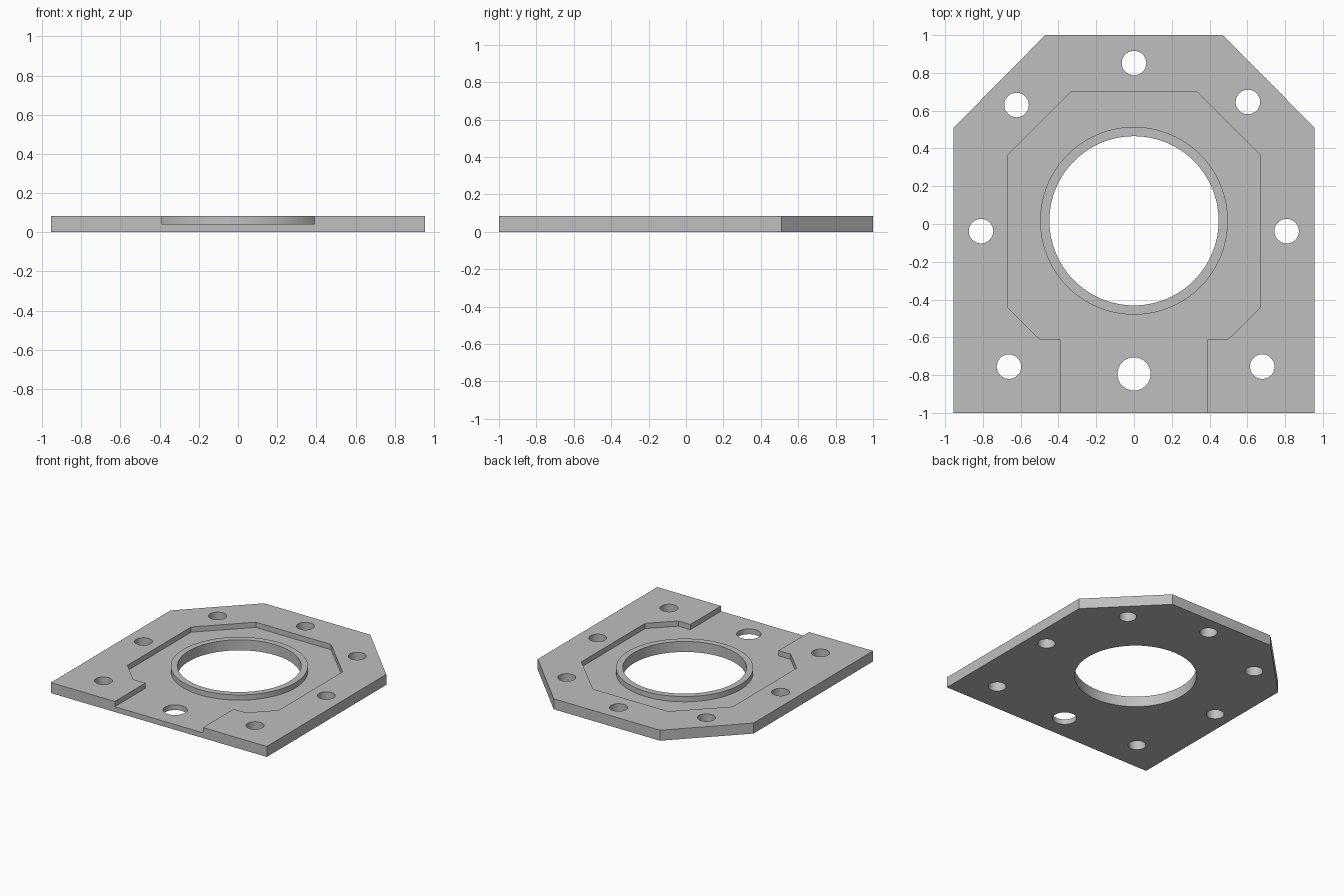
import bpy
import math

if "Cube" in bpy.data.objects:
    bpy.data.objects.remove(bpy.data.objects["Cube"], do_unlink=True)

THICK = 0.084
FLOOR = 0.042
BORE_Y = 0.017

grey = bpy.data.materials.new("plain grey")
grey.use_nodes = True
grey.diffuse_color = (0.52, 0.52, 0.52, 1)
grey.node_tree.nodes["Principled BSDF"].inputs["Base Color"].default_value = (0.52, 0.52, 0.52, 1)


def prism(name, outline, z0, z1):
    """Extrude a counter-clockwise outline from z0 to z1."""
    n = len(outline)
    verts = [(x, y, z) for z in (z0, z1) for x, y in outline]
    faces = [list(reversed(range(n))), list(range(n, 2 * n))]
    faces += [(i, (i + 1) % n, n + (i + 1) % n, n + i) for i in range(n)]
    mesh = bpy.data.meshes.new(name)
    mesh.from_pydata(verts, [], faces)
    mesh.materials.append(grey)
    obj = bpy.data.objects.new(name, mesh)
    bpy.context.collection.objects.link(obj)
    return obj


def mirrored(half):
    """Complete a right-hand outline, listed bottom to top, across x = 0."""
    return half + [(-x, y) for x, y in reversed(half)]


def cylinder(name, x, y, radius, sides):
    turns = [2 * math.pi * i / sides for i in range(sides)]
    ring = [(x + radius * math.cos(a), y + radius * math.sin(a)) for a in turns]
    return prism(name, ring, -0.1, 0.3)


def cut(target, cutter):
    """Subtract the cutter for good and remove it."""
    cutter.hide_render = True
    mod = target.modifiers.new("cut", 'BOOLEAN')
    mod.operation = 'DIFFERENCE'
    mod.solver = 'EXACT'
    mod.object = cutter
    bpy.context.view_layer.objects.active = target
    bpy.ops.object.modifier_apply(modifier=mod.name)
    bpy.data.objects.remove(cutter, do_unlink=True)


# Plate with two clipped corners at the back
plate = prism("mounting_plate",
              mirrored([(0.955, -1), (0.955, 0.51), (0.47, 1)]), 0, THICK)

# Recess open to the front, leaving a raised rim around the bore
recess = prism("recess_cutter",
               mirrored([(0.39, -1.1), (0.39, -0.612), (0.497, -0.612),
                         (0.67, -0.44), (0.67, 0.365), (0.333, 0.70)]),
               FLOOR, 0.2)
cut(recess, cylinder("rim_keeper", 0, BORE_Y, 0.497, 96))
cut(plate, recess)

# Central bore
cut(plate, cylinder("bore_cutter", 0, BORE_Y, 0.448, 96))

# Bolt holes, and the larger hole in the front channel
bolt_holes = [(0, 0.852), (-0.622, 0.63), (0.603, 0.646), (-0.81, -0.038),
              (0.808, -0.038), (-0.662, -0.755), (0.679, -0.755)]
for x, y in bolt_holes:
    cut(plate, cylinder("bolt_cutter", x, y, 0.065, 40))
cut(plate, cylinder("channel_hole_cutter", 0, -0.794, 0.088, 48))

# Smooth round walls, sharp edges
bpy.ops.object.select_all(action='DESELECT')
plate.select_set(True)
bpy.context.view_layer.objects.active = plate
bpy.ops.object.shade_smooth_by_angle(angle=math.radians(30))
